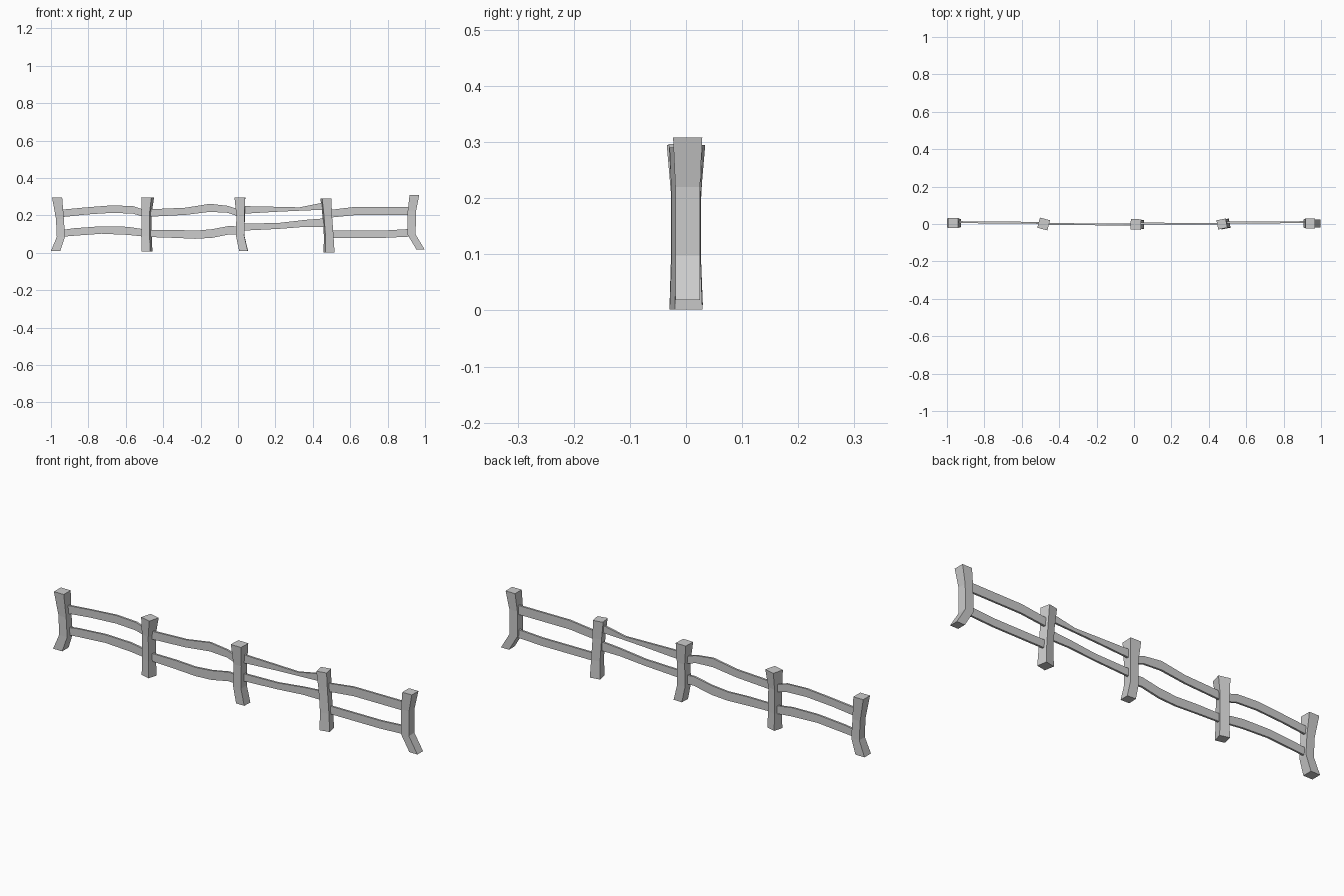
import bpy, bmesh
from math import radians, sin, cos


def loft(name, rings):
    """Skin four-cornered rings into one closed, flat-shaded solid."""
    bm = bmesh.new()
    loops = [[bm.verts.new(p) for p in ring] for ring in rings]
    for a, b in zip(loops, loops[1:]):
        for i in range(4):
            j = (i + 1) % 4
            bm.faces.new((a[i], a[j], b[j], b[i]))
    bm.faces.new(loops[0])
    bm.faces.new(loops[-1])
    bmesh.ops.recalc_face_normals(bm, faces=bm.faces)
    mesh = bpy.data.meshes.new(name)
    bm.to_mesh(mesh)
    bm.free()
    ob = bpy.data.objects.new(name, mesh)
    bpy.context.collection.objects.link(ob)


def post(name, y, angle, sections):
    """Crooked square post; sections are (x centre, z, half width)."""
    c, s = cos(radians(angle)), sin(radians(angle))
    corners = ((-1, -1), (1, -1), (1, 1), (-1, 1))
    loft(name, [[(x + h * (u * c - v * s), y + h * (u * s + v * c), z)
                 for u, v in corners] for x, z, h in sections])


def rail(name, y0, y1, points, t=0.005):
    """Wavy plank; points are (x, lower z, upper z)."""
    xa, xb = points[0][0], points[-1][0]
    rings = []
    for x, lo, hi in points:
        y = y0 + (y1 - y0) * (x - xa) / (xb - xa)
        rings.append([(x, y - t, lo), (x, y + t, lo), (x, y + t, hi), (x, y - t, hi)])
    loft(name, rings)


# Posts
post("post_1", 0.005, 0, [(-0.975, 0.01, 0.025), (-0.947, 0.085, 0.022),
                          (-0.952, 0.18, 0.021), (-0.967, 0.295, 0.027)])
post("post_2", 0.0, -15, [(-0.487, 0.008, 0.024), (-0.488, 0.09, 0.022),
                          (-0.489, 0.21, 0.022), (-0.483, 0.295, 0.028)])
post("post_3", -0.002, -2, [(0.03, 0.01, 0.023), (0.012, 0.09, 0.022),
                            (0.014, 0.20, 0.022), (0.010, 0.297, 0.028)])
post("post_4", 0.0, 11, [(0.487, 0.002, 0.025), (0.485, 0.09, 0.022),
                         (0.477, 0.20, 0.022), (0.470, 0.29, 0.025)])
post("post_5", 0.003, 0, [(0.975, 0.019, 0.022), (0.928, 0.098, 0.022),
                          (0.929, 0.22, 0.022), (0.943, 0.308, 0.026)])

# Rails, an upper and a lower plank in each bay
rail("rail_1_upper", 0.010, 0.006, [(-0.95, 0.19, 0.23), (-0.81, 0.205, 0.243), (-0.67, 0.214, 0.254),
                                    (-0.56, 0.209, 0.249), (-0.485, 0.187, 0.225)])
rail("rail_1_lower", 0.010, 0.006, [(-0.95, 0.085, 0.121), (-0.88, 0.091, 0.131), (-0.73, 0.102, 0.142),
                                    (-0.59, 0.096, 0.139), (-0.485, 0.085, 0.123)])
rail("rail_2_upper", 0.0, -0.003, [(-0.49, 0.192, 0.232), (-0.28, 0.203, 0.241), (-0.15, 0.219, 0.262),
                                   (-0.055, 0.214, 0.251), (0.01, 0.192, 0.23)])
rail("rail_2_lower", 0.0, -0.003, [(-0.49, 0.085, 0.123), (-0.34, 0.08, 0.123), (-0.23, 0.075, 0.118),
                                   (-0.14, 0.08, 0.126), (-0.045, 0.099, 0.144), (0.015, 0.096, 0.139)])
rail("rail_3_upper", 0.002, 0.001, [(0.015, 0.208, 0.25), (0.20, 0.219, 0.246), (0.33, 0.225, 0.243),
                                    (0.45, 0.23, 0.267), (0.48, 0.23, 0.267)])
rail("rail_3_lower", 0.002, 0.001, [(0.015, 0.118, 0.155), (0.22, 0.128, 0.16), (0.36, 0.139, 0.176),
                                    (0.45, 0.139, 0.183), (0.485, 0.134, 0.171)])
rail("rail_4_upper", 0.007, 0.010, [(0.48, 0.187, 0.228), (0.63, 0.202, 0.246), (0.93, 0.202, 0.246)])
rail("rail_4_lower", 0.007, 0.010, [(0.485, 0.08, 0.119), (0.78, 0.08, 0.119), (0.93, 0.087, 0.128)])
